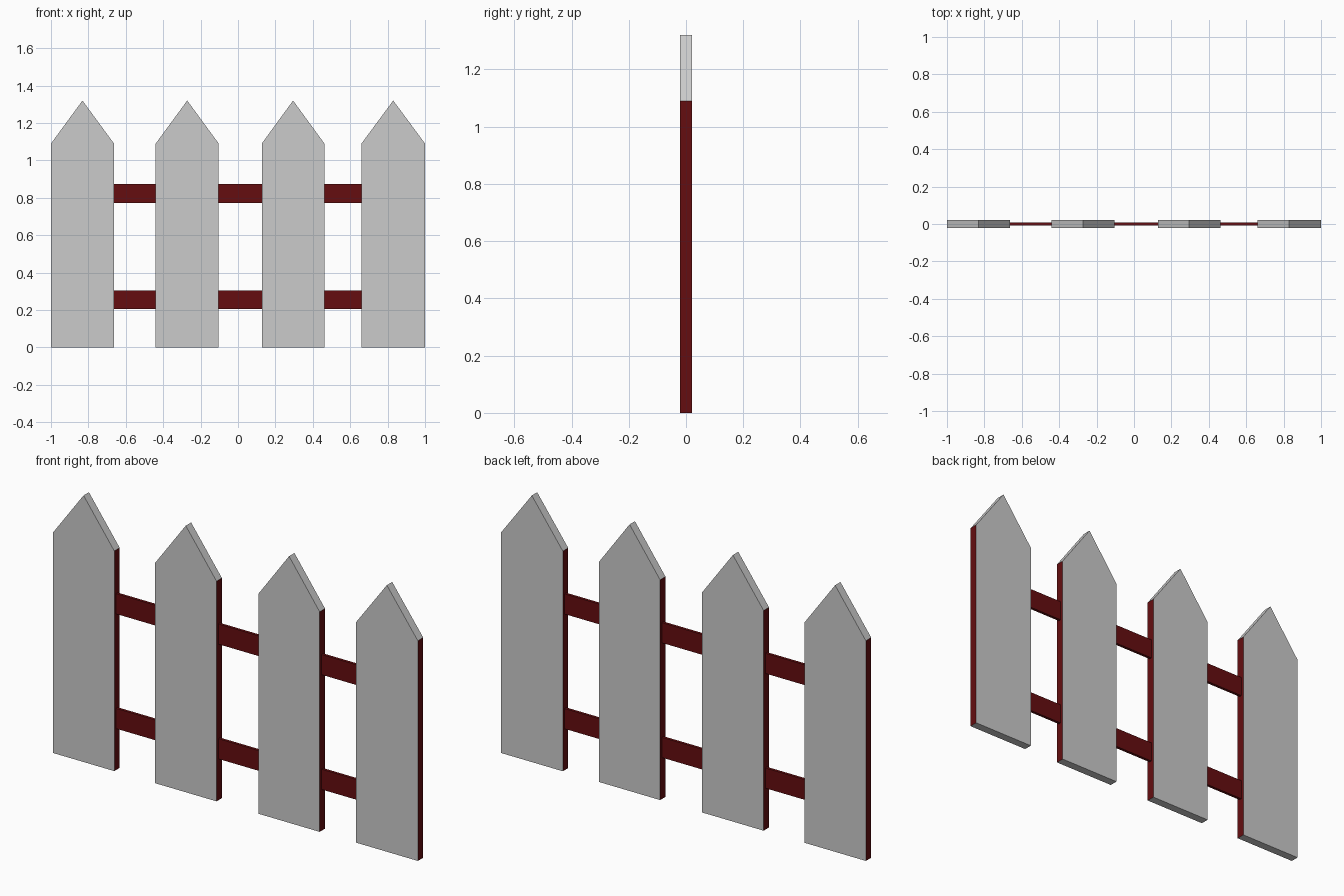
import bpy

if "Cube" in bpy.data.objects:
    bpy.data.objects.remove(bpy.data.objects["Cube"])

red = bpy.data.materials.new("dark_red")
red.diffuse_color = (0.13, 0.004, 0.005, 1)
red.use_nodes = True
red.node_tree.nodes["Principled BSDF"].inputs["Base Color"].default_value = red.diffuse_color
grey = bpy.data.materials.new("plain_grey")

SHOULDER, PEAK, HALF_T = 1.09, 1.32, 0.021
RAIL_T = 0.007


def prism(name, profile, half, mats, red_edges=()):
    """Extrude an x-z outline through y; edges listed in red_edges use slot 1."""
    n = len(profile)
    verts = [(x, y, z) for y in (-half, half) for x, z in profile]
    faces = [tuple(range(n)), tuple(range(2 * n - 1, n - 1, -1))]
    faces += [(i, i + n, (i + 1) % n + n, (i + 1) % n) for i in range(n)]
    mesh = bpy.data.meshes.new(name)
    mesh.from_pydata(verts, [], faces)
    for m in mats:
        mesh.materials.append(m)
    for e in red_edges:
        mesh.polygons[2 + e].material_index = 1
    obj = bpy.data.objects.new(name, mesh)
    bpy.context.collection.objects.link(obj)
    return obj


# Pointed pickets: grey boards with red vertical sides
pickets = [(-1.0, -0.663), (-0.44, -0.103), (0.127, 0.462), (0.66, 1.0)]
for i, (a, b) in enumerate(pickets):
    outline = [(a, 0), (b, 0), (b, SHOULDER), ((a + b) / 2, PEAK), (a, SHOULDER)]
    prism(f"picket_{i + 1}", outline, HALF_T, [grey, red], red_edges=(1, 4))

# Thin red rails bridging the gaps between pickets
for level, (z0, z1) in (("lower", (0.205, 0.305)), ("upper", (0.773, 0.873))):
    for i in range(len(pickets) - 1):
        a, b = pickets[i][1], pickets[i + 1][0]
        prism(f"{level}_rail_{i + 1}", [(a, z0), (b, z0), (b, z1), (a, z1)], RAIL_T, [red])
